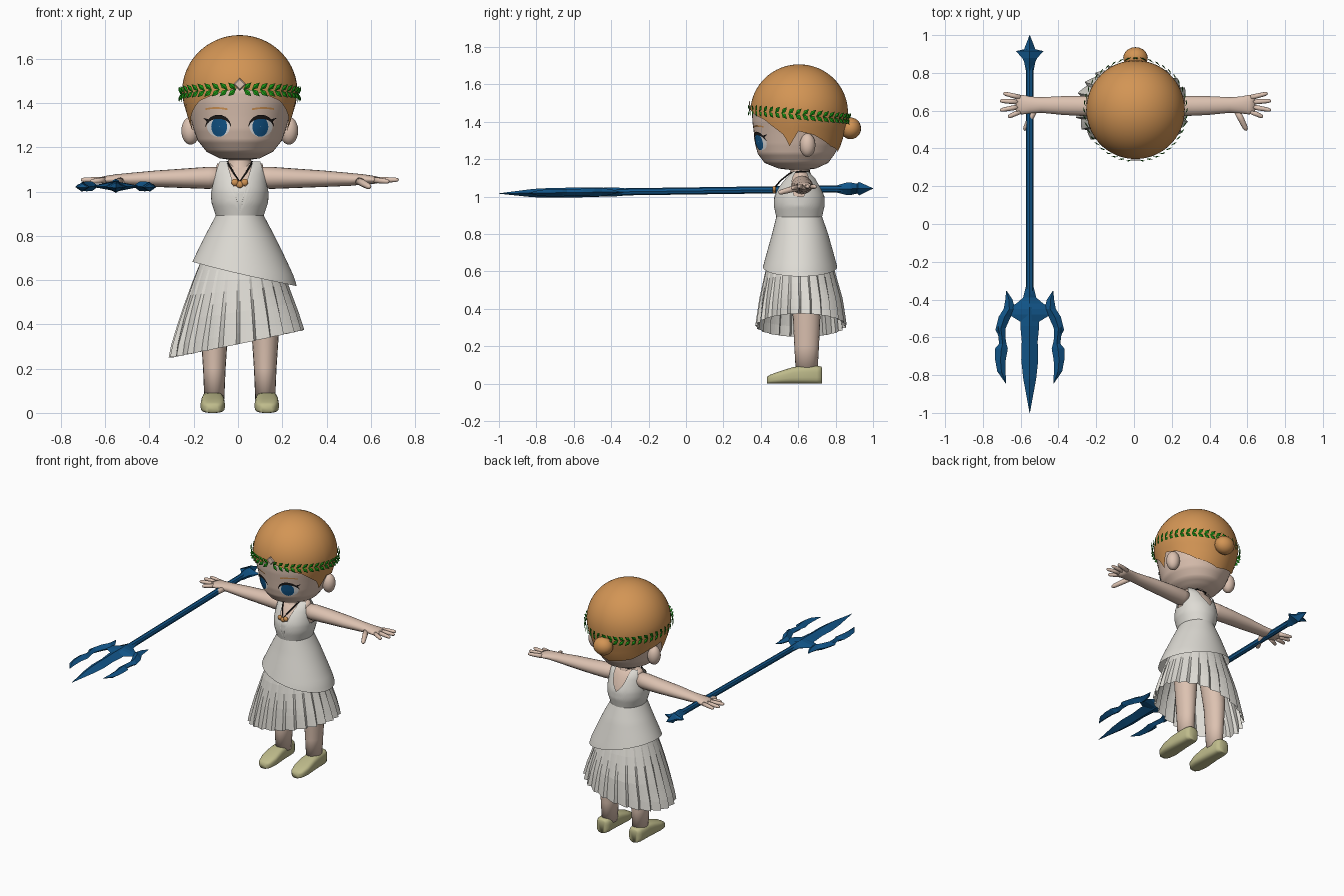
import bpy, bmesh
from math import sin, cos, pi, radians, sqrt, degrees
from mathutils import Vector, Matrix
from mathutils.bvhtree import BVHTree

if "Cube" in bpy.data.objects:
    bpy.data.objects.remove(bpy.data.objects["Cube"])
CX, CY = 0.008, 0.605


def material(name, *rgb):
    m = bpy.data.materials.new(name)
    m.use_nodes = True
    m.diffuse_color = (*rgb, 1)
    m.node_tree.nodes["Principled BSDF"].inputs["Base Color"].default_value = (*rgb, 1)
    return m


SKIN = material("skin", .72, .54, .44)
HAIR = material("amber hair", .65, .30, .09)
CLOTH = material("white cloth", .73, .71, .66)
SHOE = material("khaki leather", .52, .50, .26)
BLUE = material("deep blue", .006, .095, .26)
LEAF = material("leaf green", .012, .32, .008)
BLACK = material("black", .012, .010, .010)
WHITE = material("eye white", .85, .85, .85)


def finish(name, bm, mat, smooth=True):
    bmesh.ops.remove_doubles(bm, verts=bm.verts, dist=1e-5)
    bmesh.ops.recalc_face_normals(bm, faces=bm.faces)
    for f in bm.faces:
        f.smooth = smooth
    me = bpy.data.meshes.new(name)
    bm.to_mesh(me)
    bm.free()
    me.materials.append(mat)
    ob = bpy.data.objects.new(name, me)
    bpy.context.scene.collection.objects.link(ob)
    return ob


def loft(name, rings, mat, smooth=True, caps=True):
    bm = bmesh.new()
    rows = [[bm.verts.new(p) for p in r] for r in rings]
    n = len(rows[0])
    for a, b in zip(rows, rows[1:]):
        for i in range(n):
            j = (i + 1) % n
            bm.faces.new((a[i], a[j], b[j], b[i]))
    if caps:
        bm.faces.new(rows[0])
        bm.faces.new(rows[-1])
    return finish(name, bm, mat, smooth)


def ellipse(c, u, v, n=20):
    c, u, v = Vector(c), Vector(u), Vector(v)
    return [c + u * cos(2 * pi * i / n) + v * sin(2 * pi * i / n) for i in range(n)]


def ball(name, loc, scale, mat):
    bm = bmesh.new()
    bmesh.ops.create_uvsphere(bm, u_segments=20, v_segments=12, radius=1,
                              matrix=Matrix.LocRotScale(Vector(loc), None, Vector(scale)))
    return finish(name, bm, mat)


def interp(table, t):
    if t <= table[0][0]:
        return table[0][1:]
    for a, b in zip(table, table[1:]):
        if t <= b[0]:
            f = (t - a[0]) / (b[0] - a[0])
            return [p + (q - p) * f for p, q in zip(a[1:], b[1:])]
    return table[-1][1:]


def shell(name, profile, low, high, mat, n=72, m=14, smooth=True, caps=False, pleat=None, ease=None):
    """Upright shell: profile(z) gives centre y and radii, edges vary with the angle from the front."""
    rings = []
    for j in range(m + 1):
        s = ease(j / m) if ease else j / m
        ring = []
        for i in range(n):
            t = 2 * pi * i / n
            z = low(t) + (high(t) - low(t)) * s
            cy, rx, ry = profile(z)
            k = pleat(i, 1 - s) if pleat else 1
            ring.append((CX + rx * k * sin(t), cy - ry * k * cos(t), z))
        rings.append(ring)
    return loft(name, rings, mat, smooth, caps)


def fold(t):
    return degrees(min(t, 2 * pi - t))


# Head and hair
HEAD = [(1.14, .60, .02, .02), (1.15, .595, .09, .10), (1.18, .59, .15, .17), (1.23, .59, .19, .207),
        (1.28, .595, .208, .225), (1.34, .60, .225, .237), (1.40, .605, .243, .25), (1.45, .605, .25, .252),
        (1.52, .605, .235, .235), (1.6, .605, .15, .15)]
HAIRLINE = [(0, 1.47), (25, 1.44), (45, 1.41), (62, 1.36), (72, 1.33), (80, 1.27), (90, 1.35),
            (110, 1.33), (140, 1.27), (180, 1.235)]


def hair_profile(z):
    if z < 1.45:
        cy, rx, ry = interp(HEAD, z)
        return cy, rx + .011, ry + .010
    r = .261 * sqrt(max(0, 1 - ((z - 1.45) / .257) ** 2))
    return CY, r, r


head = shell("head", lambda z: interp(HEAD, z), lambda t: 1.14, lambda t: 1.6, SKIN, n=48, m=46, caps=True)
shell("hair", hair_profile, lambda t: interp(HAIRLINE, fold(t))[0], lambda t: 1.707, HAIR, m=22,
      ease=lambda s: sin(s * pi / 2))
ball("hair_bun", (CX, .88, 1.365), (.065, .056, .058), HAIR)
for s, side in ((1, "left"), (-1, "right")):
    ball(side + "_ear", (CX + s * .222, .65, 1.275), (.042, .042, .063), SKIN)

# Face details laid on the head
tree = BVHTree.FromPolygons([v.co for v in head.data.vertices], [p.vertices[:] for p in head.data.polygons])


def on_face(x, z, lift):
    hit = tree.ray_cast(Vector((CX + x, -1, z)), Vector((0, 1, 0)))[0]
    return hit - Vector((0, lift, 0))


def disc(name, x, z, rx, rz, lift, mat):
    loft(name, [[on_face(x + rx * k * cos(i * pi / 12), z + rz * k * sin(i * pi / 12), lift)
                 for i in range(24)] for k in (.02, .35, .7, 1)], mat, caps=False)


def strip(name, line, lift, mat):
    bm = bmesh.new()
    rows = [[bm.verts.new(on_face(x, z + d * w, lift)) for d in (-1, 1)] for x, z, w in line]
    for a, b in zip(rows, rows[1:]):
        bm.faces.new((a[0], a[1], b[1], b[0]))
    finish(name, bm, mat)


for s, side in ((1, "left"), (-1, "right")):
    disc(side + "_eye_white", s * .096, 1.293, .052, .046, .003, WHITE)
    disc(side + "_iris", s * .093, 1.293, .036, .045, .006, BLUE)
    arc = [radians(a) for a in range(10, 171, 16)]
    strip(side + "_lashes", [(s * (.097 + .058 * cos(a)), 1.288 + .05 * sin(a), .004 + .005 * sin(a))
                             for a in arc], .008, BLACK)
    strip(side + "_lash_wing", [(s * .14, 1.318, .008), (s * .165, 1.332, .001)], .008, BLACK)
    strip(side + "_brow", [(s * x, 1.372 + .006 * sin((x - .055) * 30), .004)
                           for x in (.055, .08, .105, .13, .155)], .005, HAIR)

# Leaf wreath and forehead ornament
bm = bmesh.new()
for i in range(44):
    t = 2 * pi * (i + .5) / 44
    out = Vector((sin(t), -cos(t), 0))
    along = Vector((cos(t), sin(t), 0)) * (1 if t < pi else -1)
    base = Vector((CX, CY, 1.438 + .024 * cos(t))) + out * .266
    for up in (-1, 1):
        axis = (along * .8 + Vector((0, 0, up * .75)) + out * .22).normalized()
        wide = axis.cross(out).normalized() * .012
        mid = base + axis * .022
        tip, spine = base + axis * .046, mid + out * .005
        b, l, r, e, c = [bm.verts.new(p) for p in (base - axis * .004, mid - wide, mid + wide, tip, spine)]
        for tri in ((b, l, c), (l, e, c), (e, r, c), (r, b, c), (b, r, e, l)):
            bm.faces.new(tri)
finish("leaf_wreath", bm, LEAF, False)
loft("forehead_ornament", [ellipse((CX, .342 - d, 1.485), (k * .028, 0, 0), (0, 0, k * .028), 4)
                           for d, k in ((0, 1), (.006, .8))], SKIN, False)

# Torso, neck and dress
BODY = [(.86, .605, .10, .115), (.89, .605, .108, .122), (.95, .605, .128, .136), (1.0, .605, .131, .135),
        (1.05, .607, .125, .115), (1.10, .612, .12, .085), (1.14, .615, .112, .04)]
NECKLINE = [(0, .90), (12, 1.03), (24, 1.10), (30, 1.135), (55, 1.135), (66, 1.06), (80, 1.0), (100, 1.0),
            (114, 1.06), (125, 1.135), (150, 1.135), (162, 1.05), (180, 1.0)]


def inside(d):
    return lambda z: [v - d * k for v, k in zip(interp(BODY, z), (0, 1, 1))]


shell("torso", inside(.012), lambda t: .86, lambda t: 1.128, SKIN, caps=True)
shell("inner_panel", inside(.006), lambda t: .87, lambda t: 1.0 + .02 * cos(t), CLOTH)
shell("bodice", inside(0), lambda t: .88, lambda t: interp(NECKLINE, fold(t))[0], CLOTH)
loft("neck", [ellipse((CX, .61, z), (r, 0, 0), (0, r, 0)) for z, r in
              ((1.07, .075), (1.11, .062), (1.135, .052), (1.18, .05))], SKIN)

TUNIC = [(.55, .61, .265, .215), (.62, .61, .243, .20), (.7, .61, .206, .178), (.8, .61, .157, .15),
         (.9, .605, .104, .12)]
SKIRT = [(.22, .615, .318, .25), (.31, .615, .302, .238), (.45, .615, .262, .22), (.6, .61, .21, .185),
         (.7, .61, .17, .155)]
shell("tunic", lambda z: interp(TUNIC, z), lambda t: .628 - .22 * .25 * sin(t), lambda t: .9, CLOTH)
shell("pleated_skirt", lambda z: interp(SKIRT, z), lambda t: .312 + .062 * sin(t), lambda t: .7, CLOTH,
      n=120, m=8, smooth=False, pleat=lambda i, f: 1 + .075 * f * ((i % 5) / 4 - .6))

# Necklace
cord = bpy.data.curves.new("necklace_cord", "CURVE")
cord.dimensions = "3D"
cord.bevel_depth = .004
cord.bevel_resolution = 1
path = cord.splines.new("POLY")
points = [(0, .472, 1.045), (.028, .505, 1.085), (.052, .555, 1.125), (.057, .61, 1.135), (.035, .66, 1.137)]
points += [(-x, y, z) for x, y, z in reversed(points[1:])]
path.points.add(len(points) - 1)
for p, (x, y, z) in zip(path.points, points):
    p.co = (CX + x, y, z, 1)
path.use_cyclic_u = True
cord.materials.append(BLACK)
bpy.context.scene.collection.objects.link(bpy.data.objects.new("necklace_cord", cord))
for s, part in ((-1, "right"), (0, "middle"), (1, "left")):
    ball("pendant_" + part, (CX + s * .022, .472, 1.042 - .01 * (s == 0)), (.016, .01, .016), HAIR)

# Arms, hands, legs and shoes
ARM = [(.07, .615, 1.065, .045, .045), (.14, .62, 1.062, .055, .05), (.25, .625, 1.06, .054, .044),
       (.38, .627, 1.058, .050, .037), (.5, .63, 1.055, .041, .029), (.56, .63, 1.055, .045, .023),
       (.60, .632, 1.053, .052, .019), (.632, .632, 1.052, .046, .013)]
FINGERS = {"little": (.61, .670, 1.053, .70, .692, 1.053), "ring": (.62, .646, 1.053, .718, .652, 1.053),
           "middle": (.62, .620, 1.053, .718, .602, 1.053), "index": (.61, .596, 1.052, .675, .566, 1.045),
           "thumb": (.535, .605, 1.05, .588, .495, 1.02)}
LEG = [(.06, .115, .645, .045, .058), (.2, .115, .645, .051, .066), (.35, .115, .645, .061, .073),
       (.5, .108, .635, .072, .08), (.68, .095, .62, .08, .085)]
FOOT = [(.433, .025, .036), (.45, .043, .048), (.50, .055, .066), (.57, .052, .088), (.62, .049, .095),
        (.70, .047, .095), (.722, .038, .092), (.728, .025, .085)]


def bend(v, p):
    return (abs(v) ** p) * (1 if v > 0 else -1)


for s, side in ((1, "left"), (-1, "right")):
    loft(side + "_arm", [ellipse((CX + s * x, y, z), (0, ry, 0), (0, 0, rz)) for x, y, z, ry, rz in ARM], SKIN)
    for finger, f in FINGERS.items():
        a, b = [Vector((CX + s * x, y, z)) for x, y, z in (f[:3], f[3:])]
        across = (b - a).cross(Vector((0, 0, 1))).normalized()
        up = across.cross(b - a).normalized()
        r = .016 if finger == "thumb" else .0125
        loft(f"{side}_{finger}_finger", [ellipse(a.lerp(b, k), across * r * w, up * r * w, 10)
             for k, w in ((0, 1.1), (.5, 1), (.85, .85), (.96, .6), (1, .2))], SKIN)
    loft(side + "_leg", [ellipse((CX + s * x, y, z), (rx, 0, 0), (0, ry, 0)) for z, x, y, rx, ry in LEG], SKIN)
    loft(side + "_shoe", [[(CX + s * .122 + w * bend(cos(a), .6), y, h / 2 + h / 2 * bend(sin(a), .6))
         for a in (2 * pi * (i + .5) / 24 for i in range(24))] for y, w, h in FOOT], SHOE)

# Trident held along y in the right hand
TX = -.552


def height(y):
    return 1.03 + .0135 * y


def blade(name, stations, s=1):
    loft(name, [ellipse((TX + s * x, y, height(y)), (w, 0, 0), (0, 0, h), 4) for x, y, w, h in stations],
         BLUE, False)


loft("trident_shaft", [ellipse((TX, y, height(y)), (.019, 0, 0), (0, 0, .019), 8) for y in (-.38, .84)],
     BLUE, False)
blade("trident_hub", [(0, -.33, .02, .02), (0, -.39, .035, .025), (0, -.42, .07, .025), (0, -.45, .12, .022),
                      (0, -.48, .11, .022), (0, -.52, .045, .022)])
blade("trident_middle_prong", [(0, -.44, .05, .024), (0, -.54, .05, .026), (0, -.62, .042, .026),
                               (0, -.72, .045, .026), (0, -.82, .034, .022), (0, -1, .001, .001)])
PRONG = [(.123, -.355, .002, .002), (.11, -.40, .019, .014), (.108, -.45, .03, .022), (.132, -.49, .032, .022),
         (.153, -.55, .026, .02), (.147, -.60, .018, .018), (.143, -.635, .020, .018), (.15, -.66, .034, .02),
         (.155, -.72, .028, .02), (.15, -.78, .022, .016), (.126, -.845, .001, .001)]
for s, side in ((1, "left"), (-1, "right")):
    blade(f"trident_{side}_prong", PRONG, s)
    blade(f"trident_{side}_barb", [(.165, -.52, .004, .006), (.168, -.56, .014, .012), (.15, -.60, .01, .01)], s)
blade("trident_butt", [(0, .81, .02, .02), (0, .86, .03, .034), (0, .88, .04, .034), (0, .915, .074, .026),
                       (0, .925, .03, .036), (0, 1, .001, .001)])
